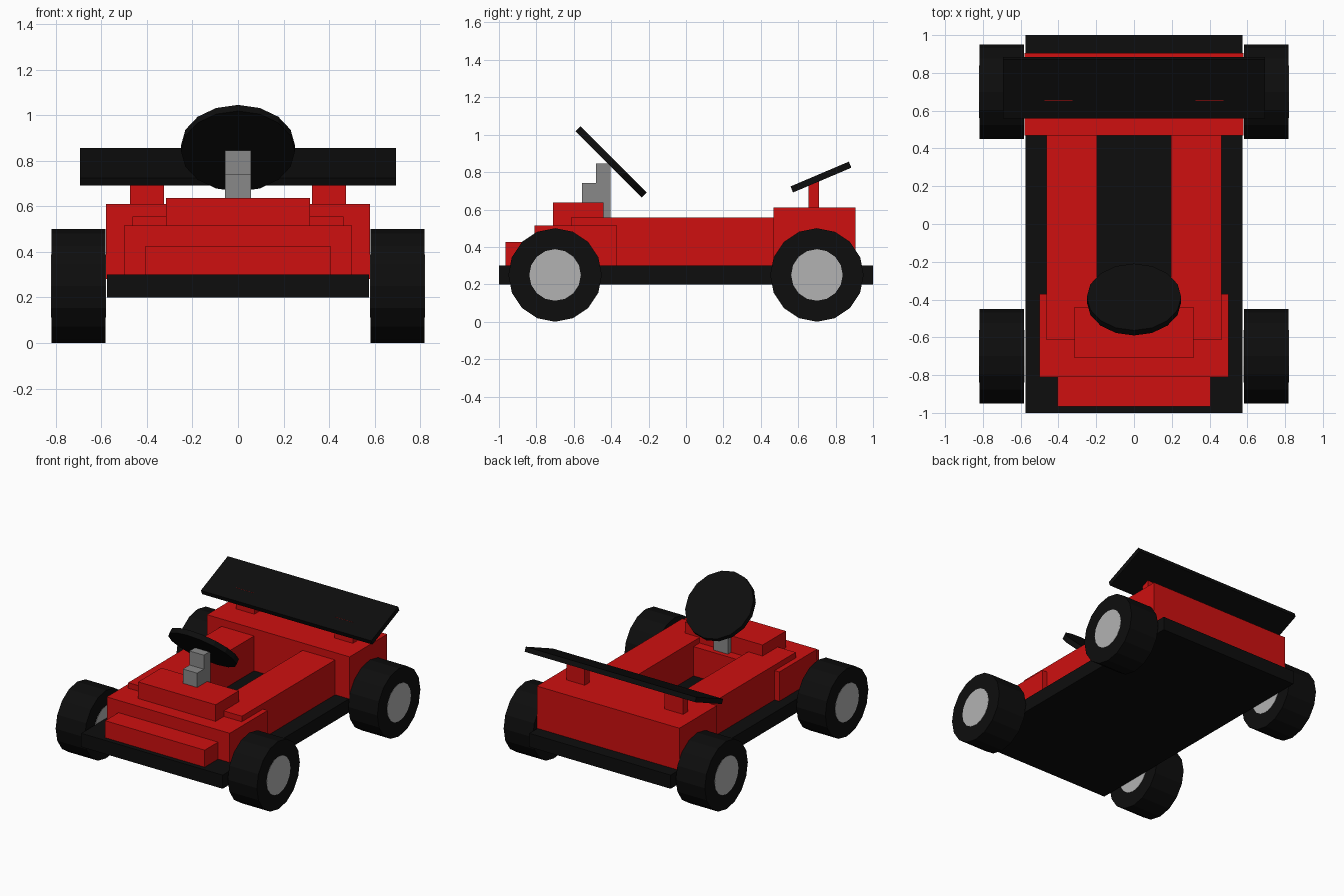
import bpy, bmesh
from math import radians, pi
from mathutils import Matrix

if "Cube" in bpy.data.objects:
    bpy.data.objects.remove(bpy.data.objects["Cube"])


def material(name, color):
    m = bpy.data.materials.new(name)
    m.diffuse_color = color
    m.use_nodes = True
    m.node_tree.nodes["Principled BSDF"].inputs["Base Color"].default_value = m.diffuse_color
    return m


RED = material("red_paint", (0.62, 0.005, 0.005, 1))
BLACK = material("black_rubber", (0.004, 0.004, 0.004, 1))
SILVER = material("light_grey_metal", (0.45, 0.45, 0.45, 1))
GREY = material("grey_metal", (0.25, 0.25, 0.25, 1))


def finish(name, bm, mat):
    bmesh.ops.recalc_face_normals(bm, faces=bm.faces)
    me = bpy.data.meshes.new(name)
    bm.to_mesh(me)
    bm.free()
    me.materials.append(mat)
    ob = bpy.data.objects.new(name, me)
    bpy.context.collection.objects.link(ob)
    return ob


def box(name, x, y, z, mat, rot_x=0):
    """Box from (min, max) ranges, optionally tilted about its centre."""
    ranges = (x, y, z)
    centre = [(a + b) / 2 for a, b in ranges]
    size = [b - a for a, b in ranges]
    bm = bmesh.new()
    bmesh.ops.create_cube(bm, size=1, matrix=Matrix.Translation(centre)
                          @ Matrix.Rotation(rot_x, 4, 'X')
                          @ Matrix.Diagonal((*size, 1)))
    return finish(name, bm, mat)


def cylinder(name, centre, radius, depth, sides, rotation, mat):
    bm = bmesh.new()
    bmesh.ops.create_cone(bm, cap_ends=True, segments=sides, radius1=radius,
                          radius2=radius, depth=depth,
                          matrix=Matrix.Translation(centre) @ rotation)
    return finish(name, bm, mat)


# Floor pan
box("chassis_floor", (-.575, .575), (-1, 1), (.2, .3), BLACK)

# Stepped nose
box("nose_lower", (-.405, .405), (-.965, -.78), (.3, .425), RED)
box("nose_middle", (-.5, .5), (-.81, -.37), (.3, .515), RED)
box("nose_upper", (-.315, .315), (-.71, -.44), (.5, .637), RED)

# Rear engine body
box("rear_body", (-.58, .58), (.468, .905), (.28, .61), RED)

# Rear wing, tilted
box("rear_wing", (-.693, .693), (.552, .891), (.756, .791), BLACK, radians(23))

# Parts on both sides
for side, s in (("left", -1), ("right", 1)):
    def span(a, b):
        return tuple(sorted((s * a, s * b)))
    box(f"{side}_side_rail", span(.197, .462), (-.615, .48), (.3, .556), RED)
    box(f"{side}_wing_strut", span(.325, .475), (.655, .712), (.6, .765), RED)
    for end, y in (("front", -.7), ("rear", .7)):
        turn = Matrix.Rotation(pi / 2, 4, 'Y')
        cylinder(f"{end}_{side}_tyre", (s * .7, y, .25), .25, .236, 16, turn, BLACK)
        cylinder(f"{end}_{side}_hub", (s * .7, y, .25), .138, .24, 16, turn, SILVER)

# Stepped steering column, side profile extruded across x
profile = [(-.557, .5), (-.403, .5), (-.403, .845), (-.48, .845), (-.48, .742), (-.557, .742)]
bm = bmesh.new()
face = bm.faces.new([bm.verts.new((-.058, y, z)) for y, z in profile])
new = bmesh.ops.extrude_face_region(bm, geom=[face])["geom"]
bmesh.ops.translate(bm, vec=(.116, 0, 0),
                    verts=[v for v in new if isinstance(v, bmesh.types.BMVert)])
finish("steering_column", bm, GREY)

# Steering wheel disc
cylinder("steering_wheel", (0, -.4, .855), .25, .038, 16,
         Matrix.Rotation(radians(-45), 4, 'X'), BLACK)
